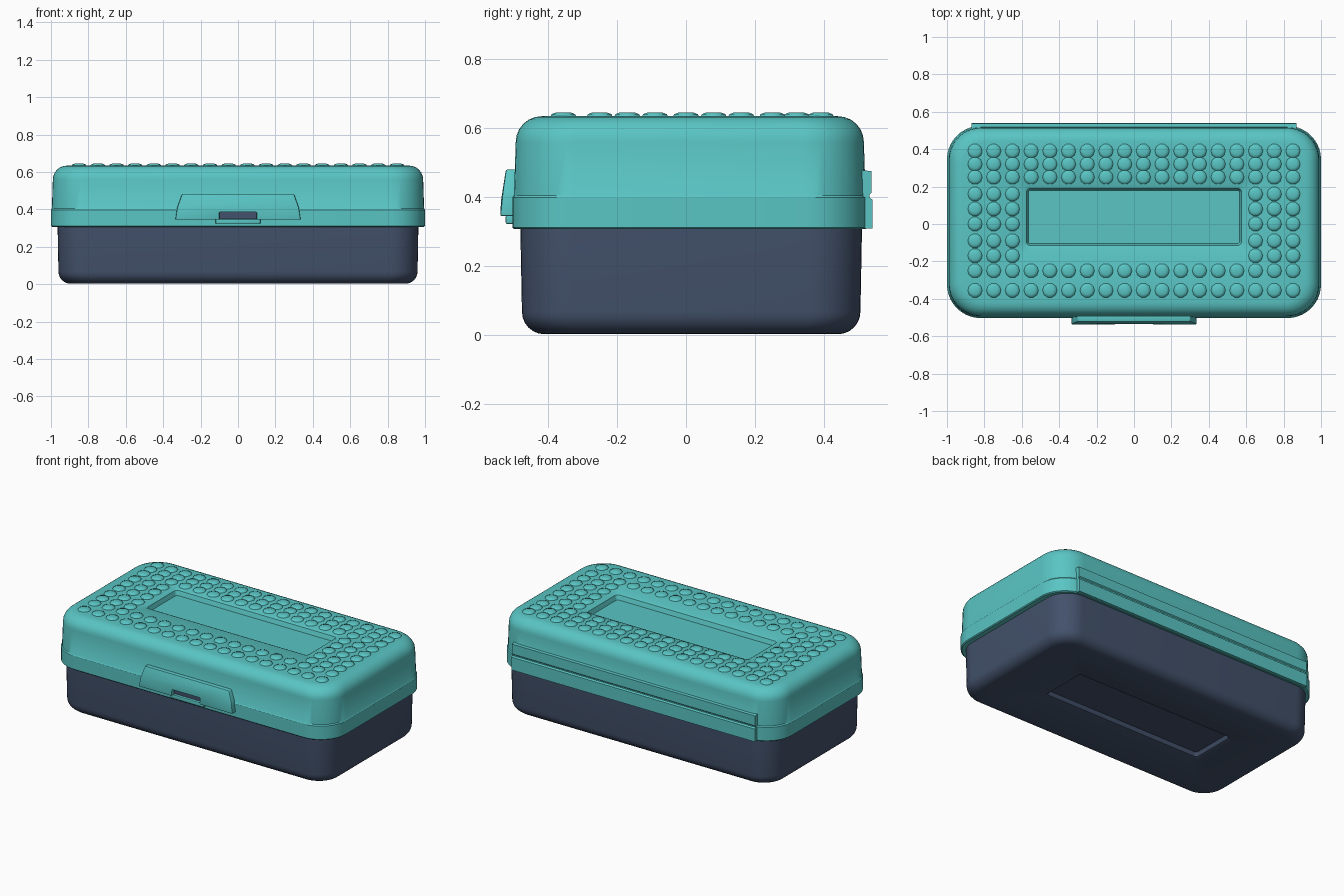
import bpy, bmesh, math

if "Cube" in bpy.data.objects:
    bpy.data.objects.remove(bpy.data.objects["Cube"])


def material(name, rgb):
    m = bpy.data.materials.new(name)
    m.diffuse_color = (*rgb, 1)
    m.use_nodes = True
    m.node_tree.nodes["Principled BSDF"].inputs["Base Color"].default_value = m.diffuse_color
    return m


teal = material("teal plastic", (0.10, 0.56, 0.55))
navy = material("navy plastic", (0.055, 0.082, 0.145))


def finish(bm, name, mat, angle=35):
    bmesh.ops.recalc_face_normals(bm, faces=bm.faces)
    me = bpy.data.meshes.new(name)
    bm.to_mesh(me)
    bm.free()
    ob = bpy.data.objects.new(name, me)
    bpy.context.collection.objects.link(ob)
    me.materials.append(mat)
    bpy.ops.object.select_all(action='DESELECT')
    ob.select_set(True)
    bpy.context.view_layer.objects.active = ob
    bpy.ops.object.shade_smooth_by_angle(angle=math.radians(angle))
    return ob


def ring(hx, y0, y1, r, z, seg=10):
    """Rounded rectangle outline at height z."""
    pts = []
    for k, (cx, cy) in enumerate([(hx - r, y1 - r), (r - hx, y1 - r),
                                  (r - hx, y0 + r), (hx - r, y0 + r)]):
        for i in range(seg + 1):
            a = math.pi / 2 * (k + i / seg)
            pts.append((cx + r * math.cos(a), cy + r * math.sin(a), z))
    return pts


def loft(name, rings, mat):
    bm = bmesh.new()
    loops = [[bm.verts.new(p) for p in r] for r in rings]
    n = len(loops[0])
    for a, b in zip(loops, loops[1:]):
        for i in range(n):
            bm.faces.new((a[i], a[(i + 1) % n], b[(i + 1) % n], b[i]))
    bm.faces.new(loops[0])
    bm.faces.new(loops[-1])
    return finish(bm, name, mat)


def shell(hx, y0, y1, r):
    return lambda d, z: ring(hx - d, y0 + d, y1 - d, r - d * 0.6, z)


def recess(z, depth):
    """Sunken rectangular panel, from rim to floor."""
    return [ring(hx, y0, y1, r, z + dz) for hx, y0, y1, r, dz in
            [(0.59, -0.13, 0.205, 0.03, 0), (0.575, -0.115, 0.19, 0.02, depth * 0.2),
             (0.565, -0.105, 0.18, 0.015, depth)]]


# Lower tray: rounded bottom edge and a sunken panel underneath
s = shell(0.965, -0.48, 0.51, 0.15)
R = 0.065
arc = [math.pi / 2 * i / 6 for i in range(7)]
tray = recess(0.003, 0.03)[::-1]
tray += [s(0.005 + R * (1 - math.sin(a)), 0.003 + R * (1 - math.cos(a))) for a in arc]
tray += [s(0, 0.33)]
loft("tray", tray, navy)

# Lid: slightly stepped skirt, rounded top edge, sunken label panel
s = shell(1.0, -0.503, 0.525, 0.18)
R = 0.075
lid = [s(0.006, 0.307), s(0, 0.312), s(0, 0.398), s(0.005, 0.405)]
lid += [s(0.01 + R * (1 - math.cos(a)), 0.634 - R + R * math.sin(a)) for a in arc]
lid += recess(0.634, -0.035)
loft("lid", lid, teal)

# Raised studs around the label panel
bm = bmesh.new()
for y in (-0.355, -0.25, -0.17, -0.09, 0, 0.08, 0.16, 0.25, 0.32, 0.39):
    for i in range(18):
        x = -0.85 + 0.1 * i
        if abs(x) < 0.62 and -0.2 < y < 0.22:
            continue
        rows = []
        for r, z in ((0.04, 0.632), (0.036, 0.640), (0.022, 0.645)):
            rows.append([bm.verts.new((x + r * math.cos(t * math.pi / 5),
                                       y + r * math.sin(t * math.pi / 5), z))
                         for t in range(10)])
        for a, b in zip(rows, rows[1:]):
            for t in range(10):
                bm.faces.new((a[t], a[(t + 1) % 10], b[(t + 1) % 10], b[t]))
        bm.faces.new(rows[-1])
finish(bm, "lid_studs", teal, 50)


def prism(name, front, back, mat, bevel=0.006):
    """Solid between two matching outlines."""
    bm = bmesh.new()
    f = [bm.verts.new(p) for p in front]
    b = [bm.verts.new(p) for p in back]
    n = len(f)
    bm.faces.new(f)
    bm.faces.new(b)
    for i in range(n):
        bm.faces.new((f[i], f[(i + 1) % n], b[(i + 1) % n], b[i]))
    bmesh.ops.recalc_face_normals(bm, faces=bm.faces)
    if bevel:
        bmesh.ops.bevel(bm, geom=bm.edges[:], offset=bevel, segments=2,
                        profile=0.5, affect='EDGES')
    return finish(bm, name, mat)


# Front latch: tapered tab with a thumb notch, dark gap behind it
half = [(0.10, 0.385), (0.10, 0.345), (0.335, 0.345), (0.325, 0.41), (0.30, 0.48)]
outline = half + [(-x, z) for x, z in half[::-1]]
prism("latch", [(x, -0.538 + max(0, z - 0.37) * 0.15, z) for x, z in outline],
      [(x, -0.48, z) for x, z in outline], teal, 0.005)
slot = [(-0.105, 0.35), (0.105, 0.35), (0.105, 0.388), (-0.105, 0.388)]
prism("latch_gap", [(x, -0.509, z) for x, z in slot],
      [(x, -0.500, z) for x, z in slot], navy, 0)
lip = [(-0.12, 0.322), (0.12, 0.322), (0.12, 0.348), (-0.12, 0.348)]
prism("latch_lip", [(x, -0.522, z) for x, z in lip],
      [(x, -0.49, z) for x, z in lip], teal, 0.004)

# Hinge strip along the back, with a groove
side = [(0.49, 0.309), (0.54, 0.309), (0.54, 0.392), (0.531, 0.399),
        (0.531, 0.406), (0.537, 0.412), (0.537, 0.475), (0.49, 0.48)]
prism("hinge_strip", [(-0.87, y, z) for y, z in side],
      [(0.87, y, z) for y, z in side], teal, 0)
